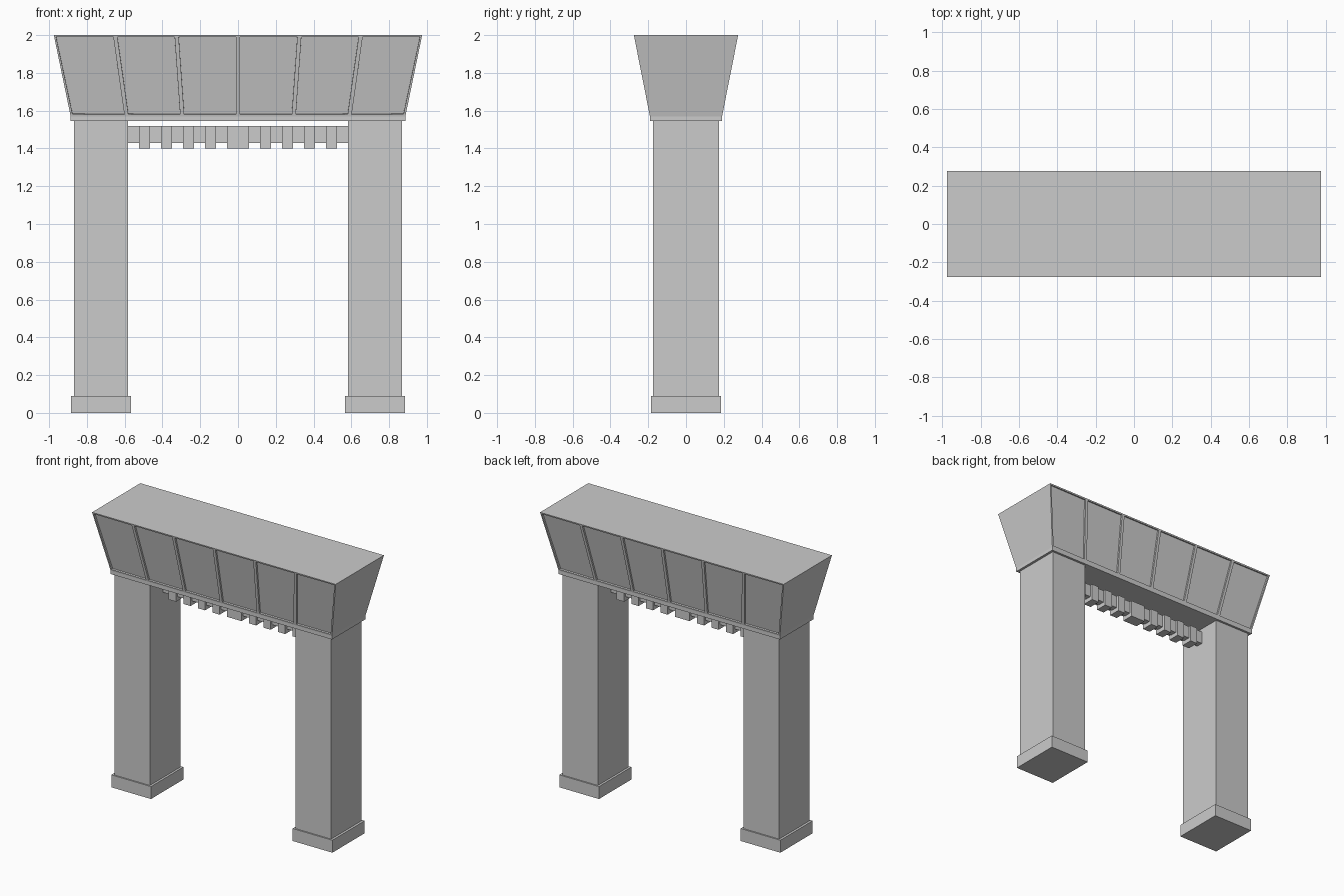
import bpy, bmesh

if "Cube" in bpy.data.objects:
    bpy.data.objects.remove(bpy.data.objects["Cube"])


def box(name, x0, x1, y0, y1, z0, z1):
    bm = bmesh.new()
    bmesh.ops.create_cube(bm, size=1)
    for v in bm.verts:
        v.co = (x0 + (v.co.x + .5) * (x1 - x0),
                y0 + (v.co.y + .5) * (y1 - y0),
                z0 + (v.co.z + .5) * (z1 - z0))
    return finish(name, bm)


def finish(name, bm):
    bmesh.ops.recalc_face_normals(bm, faces=bm.faces)
    me = bpy.data.meshes.new(name)
    bm.to_mesh(me)
    bm.free()
    ob = bpy.data.objects.new(name, me)
    bpy.context.collection.objects.link(ob)
    return ob


# Pillars and their plinths
for side, s in (("left", -1), ("right", 1)):
    a, b = sorted((s * .583, s * .868))
    box(side + "_pillar", a, b, -.175, .175, .09, 1.545)
    a, b = sorted((s * .567, s * .885))
    box(side + "_plinth", a, b, -.185, .185, 0, .09)

# Flared lintel: rings of (half x, half y, z), six panels along front and back
PANELS = 6
bm = bmesh.new()
rings = []
for hx, hy, z in ((.886, .191, 1.545), (.886, .191, 1.57), (.975, .276, 2.0)):
    xs = [-hx + 2 * hx * i / PANELS for i in range(PANELS + 1)]
    rings.append([bm.verts.new((x, -hy, z)) for x in xs] +
                 [bm.verts.new((x, hy, z)) for x in reversed(xs)])
n = len(rings[0])
panels = []
for r in range(2):
    lo, hi = rings[r], rings[r + 1]
    for i in range(n):
        j = (i + 1) % n
        f = bm.faces.new((lo[i], lo[j], hi[j], hi[i]))
        if r == 1 and i % (PANELS + 1) != PANELS:
            panels.append(f)
bm.faces.new(rings[0][::-1])
bm.faces.new(rings[-1])
bm.normal_update()
# Sunken panels: border first, then a straight step inwards
bmesh.ops.inset_individual(bm, faces=panels, thickness=.015)
bmesh.ops.inset_individual(bm, faces=panels, thickness=.0005, depth=-.012)
finish("lintel", bm)

# Hanging rail with square teeth, wider in the middle
box("tooth_rail", -.583, .583, -.025, .025, 1.43, 1.52)
box("middle_tooth", -.058, .058, -.043, .043, 1.40, 1.52)
for s in (-1, 1):
    for k in range(4):
        c = s * (.146 + .1165 * k)
        box("tooth", c - .029, c + .029, -.043, .043, 1.40, 1.52)
